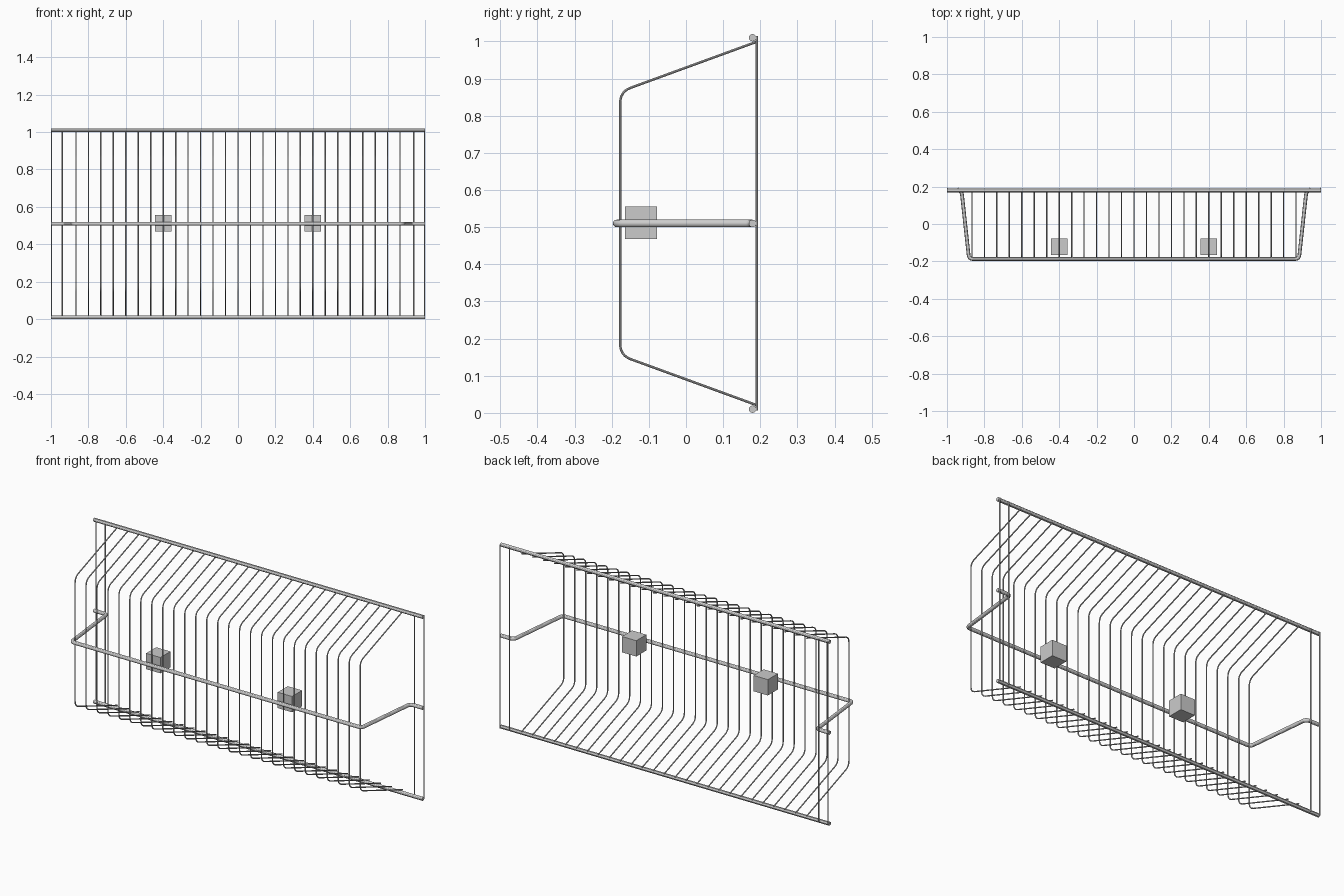
import bpy
from mathutils import Vector

if "Cube" in bpy.data.objects:
    bpy.data.objects.remove(bpy.data.objects["Cube"])


def rounded(points, cut, steps=6):
    """Replace each inner corner of a path with a smooth bend."""
    pts = [Vector(p) for p in points]
    out = [pts[0]]
    for a, b, c in zip(pts, pts[1:], pts[2:]):
        p = b + (a - b).normalized() * cut
        q = b + (c - b).normalized() * cut
        for i in range(steps + 1):
            t = i / steps
            out.append(p * (1 - t) ** 2 + b * 2 * t * (1 - t) + q * t * t)
    return out + [pts[-1]]


def rod(name, path, radius, resolution):
    """Round capped rod swept along a path, turned into a mesh."""
    curve = bpy.data.curves.new(name, 'CURVE')
    curve.dimensions = '3D'
    curve.bevel_depth = radius
    curve.bevel_resolution = resolution
    curve.use_fill_caps = True
    spline = curve.splines.new('POLY')
    spline.points.add(len(path) - 1)
    for point, co in zip(spline.points, path):
        point.co = (*co, 1)
    obj = bpy.data.objects.new(name, curve)
    bpy.context.collection.objects.link(obj)
    bpy.ops.object.select_all(action='DESELECT')
    obj.select_set(True)
    bpy.context.view_layer.objects.active = obj
    bpy.ops.object.convert(target='MESH')
    bpy.ops.object.shade_smooth_by_angle()
    return bpy.context.object


RAIL, WIRE = 0.01, 0.0033
BACK, FRONT = 0.179, -0.187

# Straight top and bottom rails
for name, z in (("bottom_rail", 0.01), ("top_rail", 1.01)):
    rod(name, [Vector((-1, BACK, z)), Vector((1, BACK, z))], RAIL, 4)

# Middle rail bowing out to the front
rod("middle_rail", rounded([
    (-1, BACK, 0.51), (-0.922, BACK, 0.51), (-0.882, FRONT, 0.51),
    (0.882, FRONT, 0.51), (0.922, BACK, 0.51), (1, BACK, 0.51)], 0.022), RAIL, 4)

# Bent basket wires
for i in range(27):
    x = (i - 13) / 15
    rod("bent_wire", rounded([
        (x, 0.19, 0.021), (x, -0.177, 0.155),
        (x, -0.177, 0.865), (x, 0.19, 0.999)], 0.03), WIRE, 2)

# Straight end wires behind the rails
for side in (-1, 1):
    for x in (0.9967, 0.94):
        rod("end_wire", [Vector((side * x, 0.191, 0.006)),
                         Vector((side * x, 0.191, 1.014))], WIRE, 2)

# Two mounting blocks behind the front wires
for side in (-1, 1):
    bpy.ops.mesh.primitive_cube_add(size=0.087, location=(side * 0.4, -0.121, 0.512))
    bpy.context.object.name = "mounting_block"
